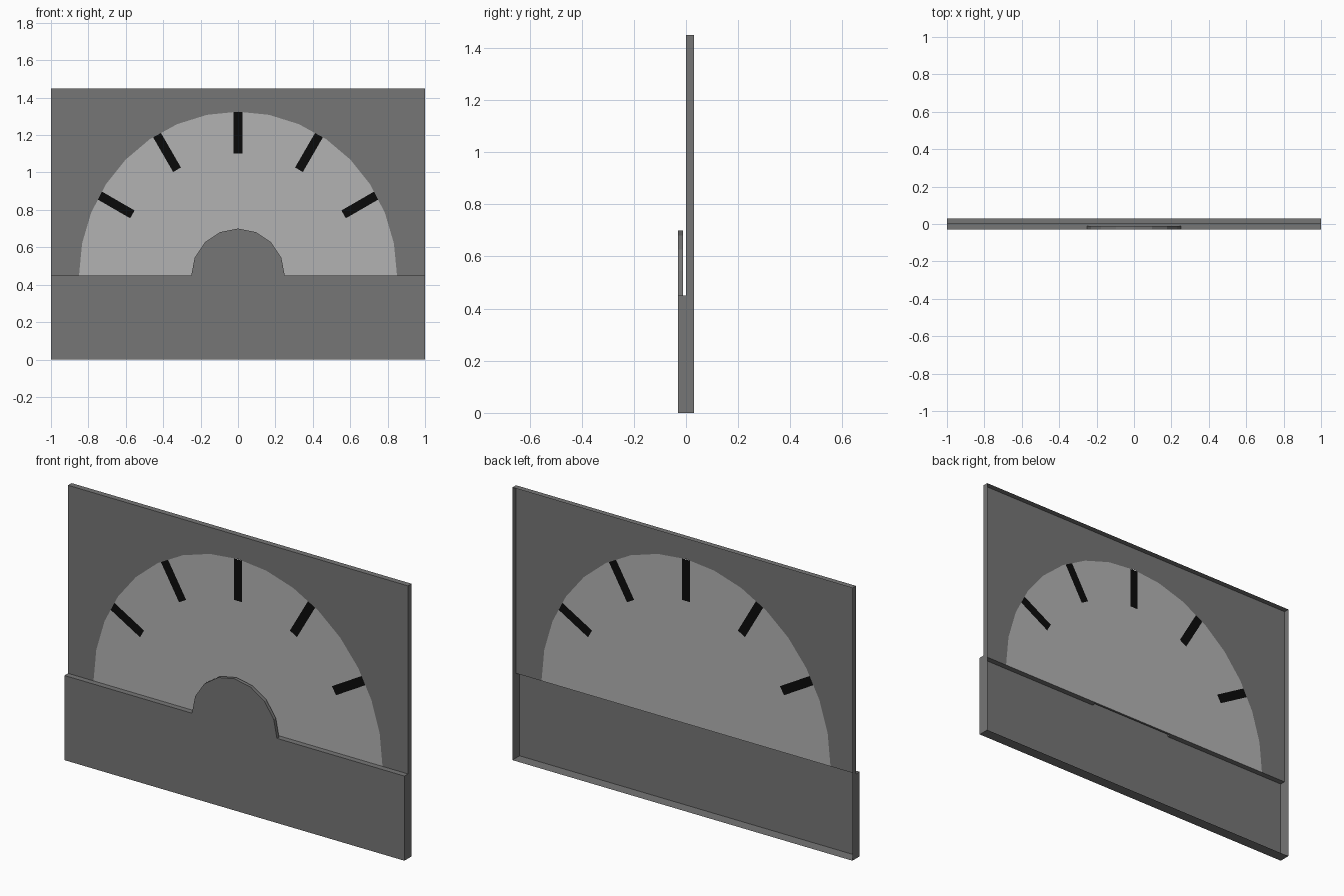
import bpy, bmesh, math
from mathutils import Vector
from mathutils.geometry import intersect_line_line_2d

if "Cube" in bpy.data.objects:
    bpy.data.objects.remove(bpy.data.objects["Cube"])

LEDGE, TOP, FRONT, BACK, HUB_BACK = 0.45, 1.45, -0.03, 0.03, -0.012


def material(name, v):
    m = bpy.data.materials.new(name)
    m.diffuse_color = (v, v, v, 1)
    m.use_nodes = True
    m.node_tree.nodes["Principled BSDF"].inputs["Base Color"].default_value = m.diffuse_color
    return m


def build(name, faces, mat):
    """Flat-shaded open shell from a list of face outlines."""
    bm = bmesh.new()
    for pts in faces:
        bm.faces.new([bm.verts.new(p) for p in pts])
    bmesh.ops.remove_doubles(bm, verts=bm.verts, dist=1e-5)
    me = bpy.data.meshes.new(name)
    bm.to_mesh(me)
    bm.free()
    me.materials.append(mat)
    bpy.context.collection.objects.link(bpy.data.objects.new(name, me))


def arc(rx, rz, n):
    """Half ellipse standing on the ledge, from right to left."""
    return [Vector((rx * math.cos(math.pi * i / n), LEDGE + rz * math.sin(math.pi * i / n)))
            for i in range(n + 1)]


def at_y(pts, y):
    return [(p[0], y, p[1]) for p in pts]


dark = material("dark_grey", 0.18)
light = material("light_grey", 0.45)
black = material("black", 0.003)
rim = arc(0.85, 0.875, 16)
hub = arc(0.25, 0.25, 8)


# Tick marks: bars running inward from the dial rim
def tick(deg, half=0.024, inner=0.652):
    a = math.radians(deg)
    d, side = Vector((math.cos(a), math.sin(a))), Vector((math.sin(a), -math.cos(a)))
    centre = Vector((0, LEDGE))
    ends = []
    for s in (half, -half):
        start = centre + d * inner + side * s
        hit = next(h for p, q in zip(rim, rim[1:])
                   if (h := intersect_line_line_2d(start, start + d * 0.5, p, q)))
        ends.append((start, hit))
    (i0, o0), (i1, o1) = ends
    return [i0, o0, o1, i1]


ticks = [tick(d) for d in (30, 60, 90, 120, 150)]
build("tick_marks", [at_y(t, 0) for t in ticks], black)


# Dial face, notched where the ticks sit
def angle(p):
    return math.atan2(p[1] - LEDGE, p[0])


outline = []
pending = list(ticks)
for p in rim:
    while pending and angle(pending[0][1]) < angle(p):
        i0, o0, o1, i1 = pending.pop(0)
        outline += [o0, i0, i1, o1]
    if not any(angle(t[1]) < angle(p) < angle(t[2]) for t in ticks):
        outline.append(p)
build("dial_face", [at_y(outline, 0)], light)

# Housing: panel around the dial, side walls, top and bottom, open at the back
surround = [(1, LEDGE), (1, TOP), (-1, TOP), (-1, LEDGE)] + rim[::-1]
wall = [(FRONT, 0), (BACK, 0), (BACK, TOP), (0, TOP), (0, LEDGE), (FRONT, LEDGE)]
build("housing", [
    at_y(surround, 0),
    [(1, y, z) for y, z in wall],
    [(-1, y, z) for y, z in wall[::-1]],
    [(-1, 0, TOP), (1, 0, TOP), (1, BACK, TOP), (-1, BACK, TOP)],
    [(-1, BACK, 0), (1, BACK, 0), (1, FRONT, 0), (-1, FRONT, 0)],
], dark)

# Front cover with the raised half-round hub, its rim and the ledge behind
cover = [(-1, 0), (1, 0), (1, LEDGE)] + hub + [(-1, LEDGE)]
ledge = [(-1, FRONT), (-0.25, FRONT), (-0.25, HUB_BACK), (0.25, HUB_BACK),
         (0.25, FRONT), (1, FRONT), (1, 0), (-1, 0)]
hub_rim = [at_y([p, q], FRONT) + at_y([q, p], HUB_BACK)
           for q, p in zip(hub[1:], hub)]
hub_rim = [f[::-1] for f in hub_rim]
build("front_cover", [at_y(cover, FRONT), [(x, y, LEDGE) for x, y in ledge]] + hub_rim, dark)
